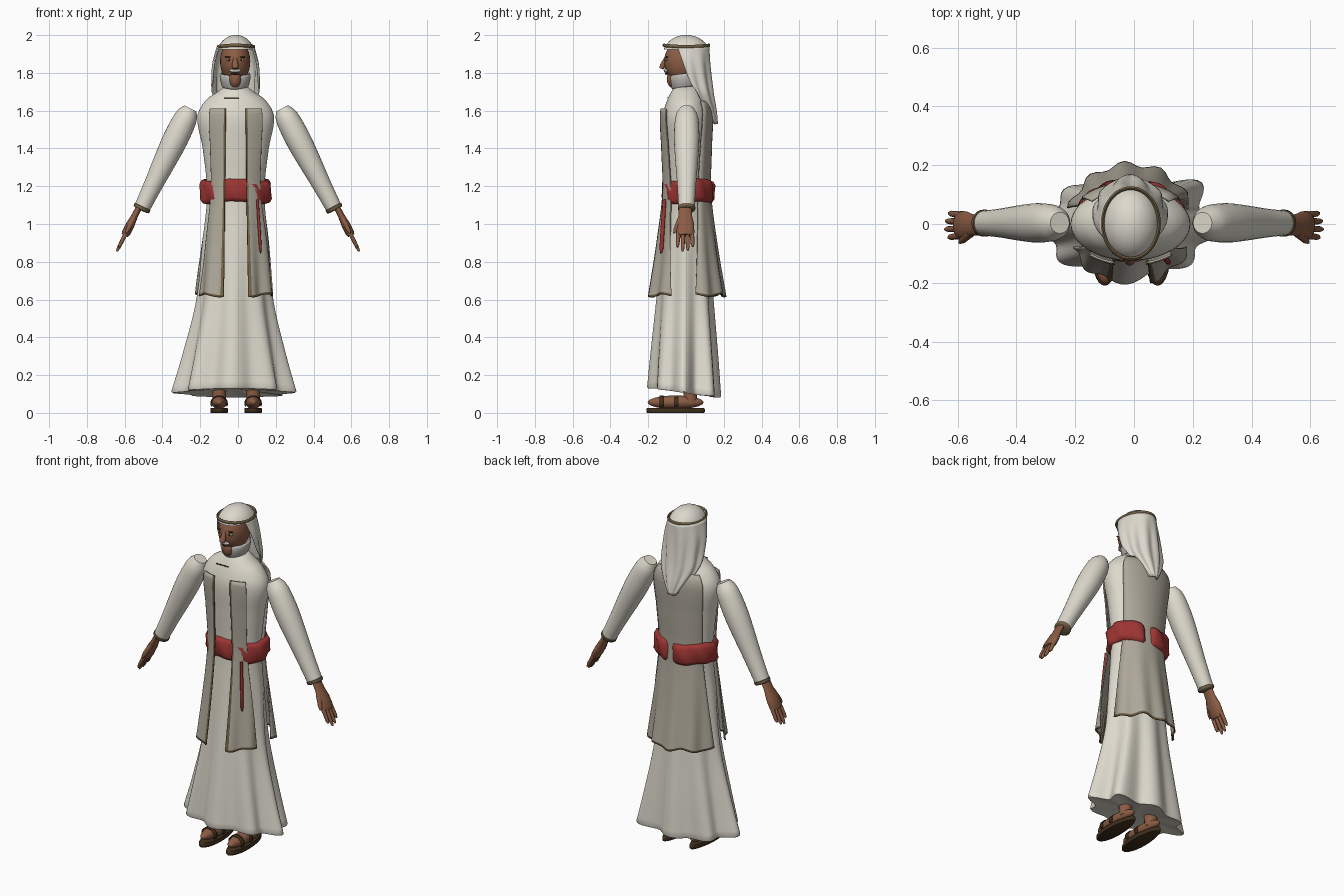
import bpy, bmesh, math
from mathutils import Vector, Matrix
from math import sin, cos, pi, radians, exp

if "Cube" in bpy.data.objects:
    bpy.data.objects.remove(bpy.data.objects["Cube"])

def mat(name, r, g, b):
    m = bpy.data.materials.new(name)
    m.diffuse_color = (r, g, b, 1)
    m.use_nodes = True
    m.node_tree.nodes["Principled BSDF"].inputs["Base Color"].default_value = m.diffuse_color
    return m

CREAM = mat("cream_cloth", .73, .70, .61)
VESTC = mat("grey_cloth", .42, .39, .32)
WHITE = mat("white_cloth", .72, .69, .61)
RED = mat("red_cloth", .34, .036, .033)
SKIN = mat("skin", .26, .108, .058)
TRIM = mat("brown_trim", .17, .12, .06)
DARK = mat("dark_leather", .05, .028, .012)
GREY = mat("grey_hair", .5, .49, .46)
CX = -.012  # the body sits slightly left of centre


def interp(tab, z):
    """Smooth interpolation through table rows (key, values...)."""
    z = min(max(z, tab[0][0]), tab[-1][0])
    i = max(k for k in range(len(tab) - 1) if tab[k][0] <= z)
    a, b = tab[i], tab[i + 1]
    p, q = tab[max(i - 1, 0)], tab[min(i + 2, len(tab) - 1)]
    h = b[0] - a[0]
    t = (z - a[0]) / h
    out = []
    for k in range(1, len(a)):
        m0 = (b[k] - p[k]) / (b[0] - p[0]) * h
        m1 = (q[k] - a[k]) / (q[0] - a[0]) * h
        out.append((2*t**3 - 3*t*t + 1) * a[k] + (t**3 - 2*t*t + t) * m0
                   + (3*t*t - 2*t**3) * b[k] + (t**3 - t*t) * m1)
    return out


def finish(name, bm, mats, thick=0, angle=50):
    bmesh.ops.recalc_face_normals(bm, faces=bm.faces)
    me = bpy.data.meshes.new(name)
    bm.to_mesh(me)
    bm.free()
    ob = bpy.data.objects.new(name, me)
    bpy.context.collection.objects.link(ob)
    for m in mats:
        me.materials.append(m)
    if thick:
        s = ob.modifiers.new("thickness", 'SOLIDIFY')
        s.thickness, s.offset = thick, 0
    bpy.ops.object.select_all(action='DESELECT')
    ob.select_set(True)
    bpy.context.view_layer.objects.active = ob
    bpy.ops.object.shade_smooth_by_angle(angle=radians(angle))
    return ob


def loft(name, rows, mats, closed=True, caps=False, thick=0, rule=None):
    """Skin rows of points; rule(row, column) picks the material."""
    bm = bmesh.new()
    vs = [[bm.verts.new(p) for p in r] for r in rows]
    n = len(rows[0])
    for i in range(len(rows) - 1):
        for j in range(n if closed else n - 1):
            k = (j + 1) % n
            f = bm.faces.new((vs[i][j], vs[i][k], vs[i+1][k], vs[i+1][j]))
            if rule:
                f.material_index = rule(i, j)
    if caps:
        bm.faces.new(vs[0][::-1])
        bm.faces.new(vs[-1])
    return finish(name, bm, mats, thick)


def limb(name, a, b, radii, m, flat=1, n=16):
    """Tube from a to b; radii = (t, r); flat scales its thickness."""
    a, b = Vector(a), Vector(b)
    d = (b - a).normalized()
    side = Vector((0, 1, 0)) if abs(d.y) < .9 else Vector((1, 0, 0))
    up = d.cross(side).normalized()
    side = up.cross(d)
    rows = []
    for t, r in radii:
        c = a.lerp(b, t)
        rows.append([c + side * r * cos(2*pi*j/n) + up * r * flat * sin(2*pi*j/n) for j in range(n)])
    return loft(name, rows, [m], caps=True)


def ball(name, c, s, m, floor=None):
    bm = bmesh.new()
    bmesh.ops.create_uvsphere(bm, u_segments=28, v_segments=16, radius=1,
                              matrix=Matrix.Translation(c) @ Matrix.Diagonal((*s, 1)))
    if floor is not None:
        bmesh.ops.bisect_plane(bm, geom=bm.verts[:] + bm.edges[:] + bm.faces[:],
                               plane_co=(0, 0, floor), plane_no=(0, 0, -1), clear_outer=True)
    return finish(name, bm, [m])


def steps(a, b, n):
    return [a + (b - a) * i / n for i in range(n + 1)]


# long robe with folds growing toward a closed hem
ROBE = [(.11, .305, .18), (.3, .258, .168), (.6, .195, .145), (.9, .172, .122), (1.17, .152, .105),
        (1.4, .175, .116), (1.57, .203, .124), (1.66, .155, .098), (1.7, .095, .078), (1.73, .06, .062)]
rows = []
for z, g in [(.125, .05), (.118, .5), (.108, .9), (.106, .975)] + [(z, 1) for z in steps(.114, 1.73, 54)]:
    rx, ry = interp(ROBE, z)
    k = max(0, (1.1 - z) / 1.0)
    row = []
    for j in range(96):
        t = 2 * pi * j / 96
        lobe = .2 * exp(-((t - .87) / .22) ** 2)
        w = g * (1 + k * (.095 * cos(8 * t + .3) - .08 * sin(2 * t) ** 2 + lobe))
        row.append((CX + rx * w * cos(t) - .01 * k, ry * w * sin(t) - .01 * k,
                    z - .025 * g * sin(t) * k * k))
    rows.append(row)
loft("robe", rows, [CREAM], caps=True)
limb("collar_seam", (-.075, -.097, 1.668), (.005, -.097, 1.668), ((0, .003), (1, .003)), DARK, 1, 8)

# open vest: two front panels and one back panel, with trimmed edges
VEST = [(.62, .212, .202), (.9, .187, .16), (1.17, .165, .13), (1.4, .186, .134),
        (1.6, .212, .138), (1.66, .168, .112)]


def vest_point(z, t):
    rx, ry = interp(VEST, z)
    k = max(0, (1.15 - z) / .53)
    w = 1 + .05 * k * cos(11 * t + .4)
    return (CX + rx * w * cos(t), ry * w * sin(t), z + .008 * k * sin(7 * t))


def panel(name, top, span, rule):
    rows = []
    for z in [.62, .632] + steps(.66, top, 36):
        a, b = span(z)
        rows.append([vest_point(z, a + (b - a) * u) for u in [0, .1] + steps(.14, 1, 24)])
    loft(name, rows, [VESTC, TRIM], closed=False, thick=.007, rule=rule)


for s, label in ((-1, "left"), (1, "right")):
    def front_span(z, s=s):
        f = (z - .62) / 1.0
        inner = math.asin((.064 - .012 * f) / interp(VEST, z)[0])
        outer = radians(67 - 27 * f)
        return -pi / 2 + s * inner, -pi / 2 + s * outer
    panel("vest_front_" + label, 1.61, front_span, lambda i, j: int(i == 0 or j == 0))


def back_span(z):
    e = 15 + 26 * (z - .62)
    return radians(e), radians(180 - e)


panel("vest_back", 1.65, back_span, lambda i, j: int(i == 0))

# sash with soft lumps, tucked under the vest at the back, and a hanging tail
rows = []
for z, g in ((1.112, -.02), (1.116, -.008), (1.135, .003), (1.17, .001), (1.21, .003), (1.23, -.008), (1.234, -.02)):
    row = []
    for t in steps(0, 2 * pi, 96)[:-1]:
        r = g + .005 * sin(9 * t + z * 30) - .035 * exp(-((t - 1.42) / .13) ** 2)
        row.append((CX + (.185 + r) * cos(t), .014 + (.136 + r) * sin(t), z + .007 * sin(3 * t)))
    rows.append(row)
loft("sash", rows, [RED])
limb("sash_tail", (.103, -.114, 1.13), (.12, -.132, .845), ((0, .009), (.5, .011), (.93, .01), (1, .003)), RED, .7)

# sleeves, cuffs and hands
for s, label in ((-1, "left"), (1, "right")):
    sh = Vector((s * .233 + (CX if s < 0 else 0) * 1.6, .004, 1.612))
    wr = Vector((s * .513, .003, 1.075))
    SL = [(0, .036), (.05, .054), (.12, .063), (.3, .067), (.5, .061), (.75, .05), (1, .042)]
    limb("sleeve_" + label, sh, wr, [(t, interp(SL, t)[0]) for t in steps(0, 1, 20)], CREAM, n=28)
    limb("cuff_" + label, sh, wr, ((.965, .04), (.97, .046), (.993, .046), (1.0, .042), (1.005, .03)), TRIM, n=28)
    d = Vector((s * .45, 0, -.89)).normalized()
    w = Vector((s * .523, -.004, 1.09))
    limb("hand_" + label, w, w + d * .17, ((0, .034), (.3, .036), (.6, .047), (.9, .048), (1, .038)), SKIN, .48)
    for y, ln in ((-.036, .083), (-.012, .108), (.012, .102), (.035, .08)):
        p = w + d * .155 + Vector((0, y, 0))
        limb("finger_" + label, p, p + d * ln + Vector((0, y * .15, 0)),
             ((0, .012), (.8, .01), (1, .005)), SKIN, 1, 10)
    p = w + d * .07 + Vector((0, -.026, 0))
    limb("thumb_" + label, p, p + d * .085 + Vector((0, -.033, 0)), ((0, .015), (.75, .012), (1, .005)), SKIN, 1, 10)

# head, neck and face
hx = CX - .003
limb("neck", (hx, 0, 1.66), (hx, 0, 1.8), ((0, .055), (1, .052)), SKIN)
ball("head", (hx, -.012, 1.86), (.08, .104, .115), SKIN)
ball("chin", (hx, -.064, 1.768), (.034, .038, .05), SKIN)
limb("nose", (hx, -.105, 1.885), (hx, -.13, 1.822), ((0, .007), (.7, .015), (1, .012)), SKIN, 1.2)
ball("moustache", (hx, -.106, 1.812), (.032, .012, .011), GREY)
ball("mouth", (hx, -.102, 1.796), (.022, .01, .006), DARK)
for s in (-1, 1):
    ball("eye", (hx + s * .033, -.102, 1.868), (.015, .007, .006), GREY)
    ball("pupil", (hx + s * .033, -.107, 1.868), (.005, .004, .005), DARK)
    ball("eyebrow", (hx + s * .034, -.101, 1.884), (.02, .008, .004), DARK)

# headscarf: cap, band, hanging cloth and neck wrap
ball("scarf_cap", (hx + .004, .002, 1.895), (.1, .125, .106), WHITE, floor=1.925)
rows = []
for j in range(48):
    t = 2 * pi * j / 48
    rows.append([(hx + .004 + (.096 + .006 * cos(a)) * cos(t), .002 + (.12 + .006 * cos(a)) * sin(t),
                  1.939 + .007 * sin(t) ** 2 + .009 * sin(a)) for a in steps(0, 2 * pi, 8)[:-1]])
loft("head_band", rows + rows[:1], [TRIM])
DRAPE = [(1.53, .022, .02, .145, 0), (1.6, .07, .05, .108, 0), (1.68, .112, .082, .062, 4),
         (1.75, .118, .1, .035, -6), (1.85, .116, .116, .01, -12), (1.94, .096, .119, .002, -24)]
rows = []
for z in steps(1.53, 1.94, 24):
    rx, ry, cy, e = interp(DRAPE, z)
    k = min(1, (1.94 - z) / .2) * .06
    rows.append([(hx + .002 + rx * (1 + k * cos(10 * t)) * cos(t), cy + ry * (1 + k * cos(10 * t)) * sin(t), z)
                 for t in steps(radians(e), radians(180 - e), 48)])
loft("scarf_drape", rows, [WHITE], closed=False, thick=.008)
rows = [[(hx + r * cos(t), .0 + r * 1.08 * sin(t), z + .012 * sin(t)) for t in steps(0, 2 * pi, 32)[:-1]]
        for z, r in ((1.72, .06), (1.735, .07), (1.765, .077), (1.785, .079), (1.797, .075))]
loft("scarf_neck_wrap", rows, [GREY], thick=.006)

# feet, sandals and ankles
for x, label in ((-.1, "left"), (.08, "right")):
    rows = [[(x + .046 * g * cos(t) * (1 - .15 * sin(t)), -.055 + .155 * g * sin(t), z)
             for t in steps(0, 2 * pi, 32)[:-1]] for z, g in ((0, .97), (.005, 1), (.02, 1), (.025, .97))]
    loft("sandal_sole_" + label, rows, [DARK], caps=True)
    ball("foot_" + label, (x, -.055, .056), (.041, .148, .036), SKIN)
    limb("ankle_" + label, (x, .025, .05), (x, .02, .14), ((0, .036), (1, .036)), SKIN)
    for y in (-.13, -.05):
        rows = [[(x + .044 * g * cos(t), yy, .05 + .04 * g * sin(t)) for t in steps(-.4, pi + .4, 16)]
                for yy, g in ((y - .011, .97), (y, 1), (y + .011, 1))]
        loft("sandal_strap_" + label, rows, [DARK], closed=False, thick=.005)
